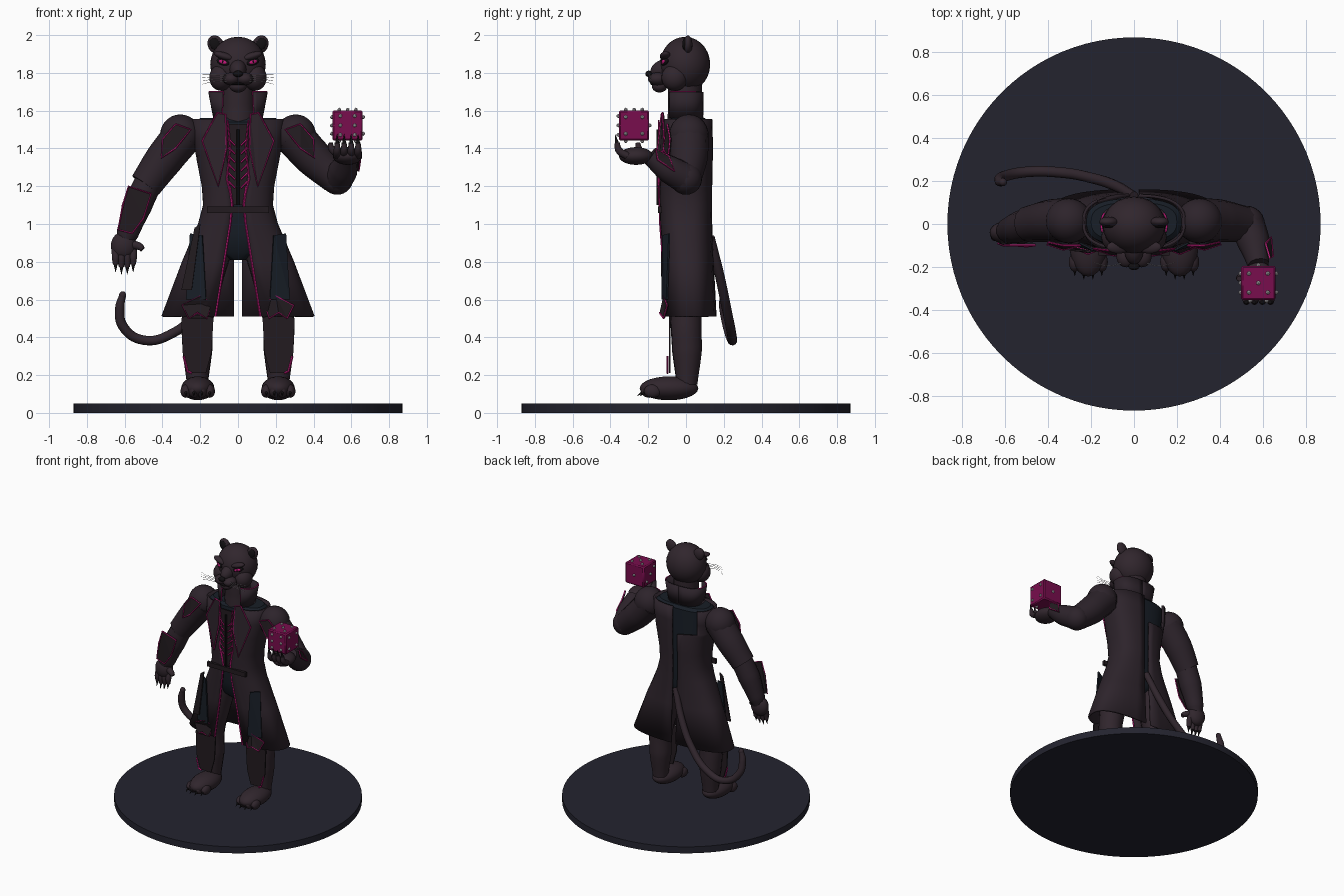
import bpy, bmesh
from math import sin, cos, asin, pi, copysign
from mathutils import Vector

if "Cube" in bpy.data.objects:
    bpy.data.objects.remove(bpy.data.objects["Cube"])


def material(name, r, g, b):
    m = bpy.data.materials.new(name)
    m.use_nodes = True
    m.diffuse_color = (r, g, b, 1)
    bsdf = m.node_tree.nodes["Principled BSDF"]
    bsdf.inputs["Base Color"].default_value = (r, g, b, 1)
    bsdf.inputs["Roughness"].default_value = 0.7
    return m


FUR = material("dark fur", .030, .019, .026)
COAT = material("plum coat", .026, .017, .024)
SUIT = material("blue black suit", .009, .013, .020)
ARMOR = material("charcoal armor", .016, .011, .014)
PINK = material("pink trim", .55, .01, .20)
DIE = material("magenta die", .19, .004, .075)
PALE = material("pale grey", .55, .53, .56)
STAND = material("slate stand", .017, .017, .028)
BLACK = material("black", .006, .005, .006)
SIDES = ((1, "left"), (-1, "right"))


def finish(ob, name, mat, angle=.7):
    ob.name = name
    ob.data.materials.clear()
    ob.data.materials.append(mat)
    bpy.ops.object.select_all(action='DESELECT')
    ob.select_set(True)
    bpy.context.view_layer.objects.active = ob
    if angle:
        bpy.ops.object.shade_smooth_by_angle(angle=angle)
    return ob


def from_bmesh(bm, name, mat, angle=.7):
    bmesh.ops.recalc_face_normals(bm, faces=bm.faces[:])
    me = bpy.data.meshes.new(name)
    bm.to_mesh(me)
    bm.free()
    ob = bpy.data.objects.new(name, me)
    bpy.context.collection.objects.link(ob)
    return finish(ob, name, mat, angle)


def ball(name, loc, size, mat, rot=(0, 0, 0)):
    bpy.ops.mesh.primitive_uv_sphere_add(segments=24, ring_count=14, location=loc, rotation=rot)
    ob = bpy.context.object
    ob.scale = size
    return finish(ob, name, mat, 1.5)


def tube(name, pts, radii, mat, smooth=True, cyclic=False, sides=4):
    cu = bpy.data.curves.new(name, 'CURVE')
    cu.dimensions = '3D'
    cu.bevel_depth = 1
    cu.bevel_resolution = sides
    cu.use_fill_caps = True
    cu.resolution_u = 8
    sp = cu.splines.new('BEZIER')
    sp.bezier_points.add(len(pts) - 1)
    sp.use_cyclic_u = cyclic
    for i, p in enumerate(pts):
        b = sp.bezier_points[i]
        b.co = p
        b.radius = radii[i] if isinstance(radii, (list, tuple)) else radii
        b.handle_left_type = b.handle_right_type = 'AUTO' if smooth else 'VECTOR'
    ob = bpy.data.objects.new(name, cu)
    bpy.context.collection.objects.link(ob)
    bpy.ops.object.select_all(action='DESELECT')
    ob.select_set(True)
    bpy.context.view_layer.objects.active = ob
    bpy.ops.object.convert(target='MESH')
    return finish(bpy.context.object, name, mat, .9)


def line(name, pts, mat=PINK, r=.0045, cyclic=False):
    return tube(name, pts, r, mat, False, cyclic, 0)


def plate(name, pts, mat=ARMOR, trim=True):
    bm = bmesh.new()
    bm.faces.new([bm.verts.new(p) for p in pts])
    bmesh.ops.triangulate(bm, faces=bm.faces[:])
    ob = from_bmesh(bm, name, mat, None)
    ob.modifiers.new("thickness", 'SOLIDIFY').thickness = .009
    if trim:
        line(name + "_trim", pts, cyclic=True)
    return ob


def loft(name, rings, mat, closed=False, thick=0):
    bm = bmesh.new()
    rows = [[bm.verts.new(p) for p in ring] for ring in rings]
    n = len(rows[0])
    for a, b in zip(rows, rows[1:]):
        for i in range(n if closed else n - 1):
            j = (i + 1) % n
            bm.faces.new((a[i], a[j], b[j], b[i]))
    if closed:
        bm.faces.new(rows[0])
        bm.faces.new(rows[-1])
    ob = from_bmesh(bm, name, mat)
    if thick:
        mod = ob.modifiers.new("thickness", 'SOLIDIFY')
        mod.thickness, mod.offset = thick, 0
    return ob


def half_ring(s, z, w, front, back, front_gap=0, back_gap=0, n=18, p=.75):
    a = asin(min(1, front_gap / w) ** (1 / p))
    e = pi - asin(min(1, back_gap / w) ** (1 / p))
    ring = []
    for i in range(n + 1):
        t = a + (e - a) * i / n
        c = cos(t)
        y = (front + back) / 2 - (back - front) / 2 * copysign(abs(c) ** p, c)
        ring.append((s * w * max(0, sin(t)) ** p, y, z))
    return ring


# stand
bpy.ops.mesh.primitive_cylinder_add(vertices=96, radius=.87, depth=.05, location=(0, 0, .025))
finish(bpy.context.object, "stand", STAND)

# suit torso
rings = []
for z, w, f, b in ((1.56, .2, -.08, .1), (1.54, .222, -.1, .118), (1.33, .198, -.115, .118),
                   (1.1, .165, -.11, .115), (.95, .17, -.1, .115), (.85, .11, -.08, .1), (.81, .04, -.04, .06)):
    rings.append(half_ring(1, z, w, f, b) + half_ring(-1, z, w, f, b)[-2:0:-1])
loft("suit_torso", rings, SUIT, True)

# long coat: height, half width, front y, back y, front gap
PROFILE = ((1.555, .235, -.115, .132, .07), (1.45, .23, -.13, .135, .065), (1.37, .218, -.135, .135, .06),
           (1.35, .214, -.135, .135, .058), (1.2, .185, -.135, .132, .045), (1.1, .178, -.132, .132, .03),
           (1, .205, -.13, .132, .04), (.8, .29, -.115, .14, .072), (.51, .4, -.11, .155, .118))
for s, side in SIDES:
    rings = [half_ring(s, z, w, f, b, g, .17 if s < 0 and z > 1.36 else .022) for z, w, f, b, g in PROFILE]
    loft(side + "_coat_panel", rings, COAT, thick=.014)
    line(side + "_coat_front_trim", [Vector(r[0]) + Vector((0, -.007, 0)) for r in rings[4:]], r=.006)
    # standing collar
    collar = [half_ring(s, 1.56, .125, -.1, .085, .085), half_ring(s, 1.70, .152, -.09, .088, .078)]
    loft(side + "_collar", collar, COAT, thick=.012)
    line(side + "_collar_trim", [collar[0][0], collar[1][0]] + collar[1][1:12])
    # lapel, seam, thigh panel
    plate(side + "_lapel", [(s * x, y, z) for x, y, z in (
        (.065, -.13, 1.58), (.11, -.125, 1.59), (.19, -.115, 1.44), (.105, -.145, 1.2), (.06, -.15, 1.4))], COAT)
    line(side + "_corset_trim", [(s * x, -.145, z) for x, z in ((.03, 1.12), (.06, 1.24), (.04, 1.4), (.055, 1.55))])
    plate(side + "_thigh_panel", [(s * x, y, z) for x, y, z in (
        (.19, -.126, .94), (.255, -.092, .95), (.275, -.105, .6), (.17, -.13, .6))], SUIT, False)
plate("corset", [(x, -.136, z) for x, z in ((-.04, 1.1), (.04, 1.1), (.062, 1.25), (.06, 1.53), (-.06, 1.53), (-.062, 1.25))], ARMOR, False)
for i in range(6):
    z = 1.19 + i * .045
    for s, side in SIDES:
        line(f"{side}_corset_rib_{i}", [(s * .052, -.143, z + .035), (s * .015, -.148, z)], r=.005)
line("corset_centre", [(0, -.146, 1.1), (0, -.146, 1.5)], BLACK, .009)
bpy.ops.mesh.primitive_cube_add(size=1, location=(0, -.137, 1.075))
bpy.context.object.scale = (.33, .02, .035)
finish(bpy.context.object, "belt", ARMOR)
plate("right_hip_plate", [(-.23, -.13, .98), (-.2, -.135, 1), (-.245, -.13, .65), (-.30, -.125, .65)], ARMOR, False)

# legs, paws and leg armor
for s, side in SIDES:
    tube(side + "_leg", [(s * .12, .01, .9), (s * .18, 0, .68), (s * .215, 0, .48), (s * .215, .005, .33), (s * .215, .005, .15)],
         [.1, .095, .083, .08, .056], FUR)
    ball(side + "_paw", (s * .213, -.09, .13), (.088, .155, .063), FUR)
    for i in range(4):
        x = s * (.213 + (i - 1.5) * .042)
        y = -.2 + abs(i - 1.5) * .015
        ball(f"{side}_toe_{i}", (x, y, .115), (.028, .045, .035), FUR)
        tube(f"{side}_toe_claw_{i}", [(x, y - .03, .115), (x, y - .065, .09)], [.01, .001], BLACK)
    plate(side + "_shin_plate", [(s * x, -.09, z) for x, z in (
        (.17, .21), (.26, .21), (.293, .32), (.3, .5), (.215, .55), (.13, .5), (.14, .32))], ARMOR, False)
    line(side + "_shin_trim", [(s * x, -.098, z) for x, z in ((.245, .21), (.268, .22), (.288, .3))], r=.006)
    plate(side + "_knee_plate", [(s * x, y, z) for x, y, z in (
        (.14, -.1, .58), (.2, -.12, .62), (.295, -.1, .57), (.26, -.12, .5), (.215, -.14, .53), (.165, -.12, .5))])

# arms
for s, side in SIDES:
    ball(side + "_shoulder", (s * .305, .015, 1.47), (.108, .105, .11), COAT)
    plate(side + "_shoulder_plate", [(s * x, y, z) for x, y, z in (
        (.25, -.1, 1.5), (.33, -.1, 1.53), (.4, -.085, 1.45), (.405, -.095, 1.35), (.33, -.12, 1.4))])
tube("right_sleeve", [(-.29, .015, 1.47), (-.39, .015, 1.345), (-.49, .0, 1.205)], [.105, .1, .086], COAT)
tube("right_forearm", [(-.47, 0, 1.23), (-.53, -.015, 1.1), (-.585, -.03, .95), (-.6, -.035, .9)], [.076, .078, .06, .045], COAT)
plate("right_forearm_plate", [(-.58, -.1, 1.2), (-.46, -.1, 1.16), (-.5, -.105, 1.03), (-.56, -.1, .95), (-.635, -.09, .97), (-.61, -.1, 1.1)])
tube("left_sleeve", [(.29, .015, 1.47), (.4, .015, 1.35), (.52, -.0, 1.24)], [.105, .1, .084], COAT)
ball("left_elbow", (.525, 0, 1.24), (.085, .085, .085), COAT)
tube("left_forearm", [(.525, .0, 1.24), (.56, -.09, 1.29), (.58, -.19, 1.36)], [.084, .075, .05], COAT)
plate("left_forearm_plate", [(.615, -.09, 1.36), (.635, -.16, 1.4), (.648, -.15, 1.34), (.64, -.06, 1.28)])

# hanging hand
ball("right_hand", (-.605, -.04, .885), (.068, .05, .075), FUR)
for i in range(4):
    x = -.648 + i * .031
    tip = .785 - .012 * (i in (1, 2))
    tube(f"right_finger_{i}", [(x, -.045, .87), (x, -.06, .82), (x, -.06, tip)], [.021, .02, .014], FUR)
    tube(f"right_claw_{i}", [(x, -.06, tip + .005), (x, -.07, tip - .04)], [.011, .001], BLACK)
tube("right_thumb", [(-.56, -.05, .89), (-.52, -.07, .88), (-.505, -.075, .865)], [.024, .02, .014], FUR)

# raised hand holding the die
ball("left_hand", (.58, -.265, 1.36), (.078, .09, .047), FUR)
for i in range(4):
    x = .525 + i * .037
    tube(f"left_finger_{i}", [(x, -.31, 1.36), (x, -.355, 1.39), (x, -.365, 1.43)], [.02, .019, .013], FUR)
    tube(f"left_claw_{i}", [(x, -.365, 1.425), (x, -.375, 1.475)], [.011, .001], BLACK)
tube("left_thumb", [(.53, -.24, 1.37), (.495, -.25, 1.4), (.49, -.255, 1.43)], [.022, .018, .012], FUR)

centre = Vector((.58, -.275, 1.522))
bpy.ops.mesh.primitive_cube_add(size=.16, location=centre)
die = finish(bpy.context.object, "die", DIE)
die.modifiers.new("rounding", 'BEVEL').width = .008
two = [(-1, 1), (1, -1)]
four = two + [(1, 1), (-1, -1)]
FACES = ((1, -1, four + [(-1, 0), (1, 0)]), (1, 1, [(0, 0)]), (2, 1, four + [(0, 0)]),
         (2, -1, two), (0, 1, four), (0, -1, two + [(0, 0)]))
for axis, sign, spots in FACES:
    for u, v in spots:
        off = Vector((0, 0, 0))
        off[axis], off[(axis + 1) % 3], off[(axis + 2) % 3] = sign * .083, u * .044, v * .044
        if axis == 1:
            off.x, off.z = u * .038, v * .05
        bpy.ops.mesh.primitive_ico_sphere_add(subdivisions=1, radius=.011, location=centre + off)
        finish(bpy.context.object, "die_stud", PALE, None)

# head
tube("neck", [(0, .0, 1.5), (0, -.005, 1.62), (0, -.005, 1.75)], [.1, .09, .09], FUR)
ball("head", (0, -.005, 1.845), (.147, .133, .146), FUR)
ball("muzzle_bridge", (0, -.12, 1.82), (.045, .07, .05), FUR, (.35, 0, 0))
ball("chin", (0, -.14, 1.728), (.045, .04, .032), FUR)
ball("nose", (0, -.197, 1.795), (.026, .018, .017), BLACK)
ball("mouth", (0, -.155, 1.742), (.052, .035, .01), BLACK)
for s, side in SIDES:
    ball(side + "_muzzle", (s * .036, -.15, 1.768), (.046, .052, .034), FUR)
    ball(side + "_cheek", (s * .09, -.06, 1.775), (.062, .07, .07), FUR)
    ball(side + "_brow", (s * .072, -.108, 1.888), (.058, .03, .02), FUR, (0, s * -.3, 0))
    ball(side + "_eye_socket", (s * .08, -.113, 1.858), (.038, .012, .018), BLACK, (0, s * -.25, s * .5))
    ball(side + "_eye", (s * .08, -.121, 1.858), (.024, .009, .011), PINK, (0, s * -.25, s * .5))
    ball(side + "_pupil", (s * .08, -.128, 1.858), (.005, .004, .009), BLACK)
    ball(side + "_ear", (s * .118, .01, 1.95), (.042, .024, .05), FUR, (0, s * .5, 0))
    ball(side + "_ear_inside", (s * .122, -.007, 1.952), (.027, .012, .034), BLACK, (0, s * .5, 0))
    for i in range(4):
        z = 1.752 + i * .011
        tube(f"{side}_whisker_{i}", [(s * .06, -.185, z), (s * .12, -.195, z + .004), (s * .19, -.18, z - .012 + i * .006)],
             [.0016, .0014, .0008], PALE, sides=0)

# tail
tube("tail", [(0, .13, .93), (-.09, .18, .72), (-.2, .215, .55), (-.34, .24, .425), (-.5, .243, .385),
              (-.61, .22, .46), (-.625, .2, .56), (-.612, .195, .62)], [.022, .025, .025, .025, .025, .026, .025, .018], FUR)
ball("tail_tip", (-.611, .195, .622), (.019, .019, .022), FUR)
